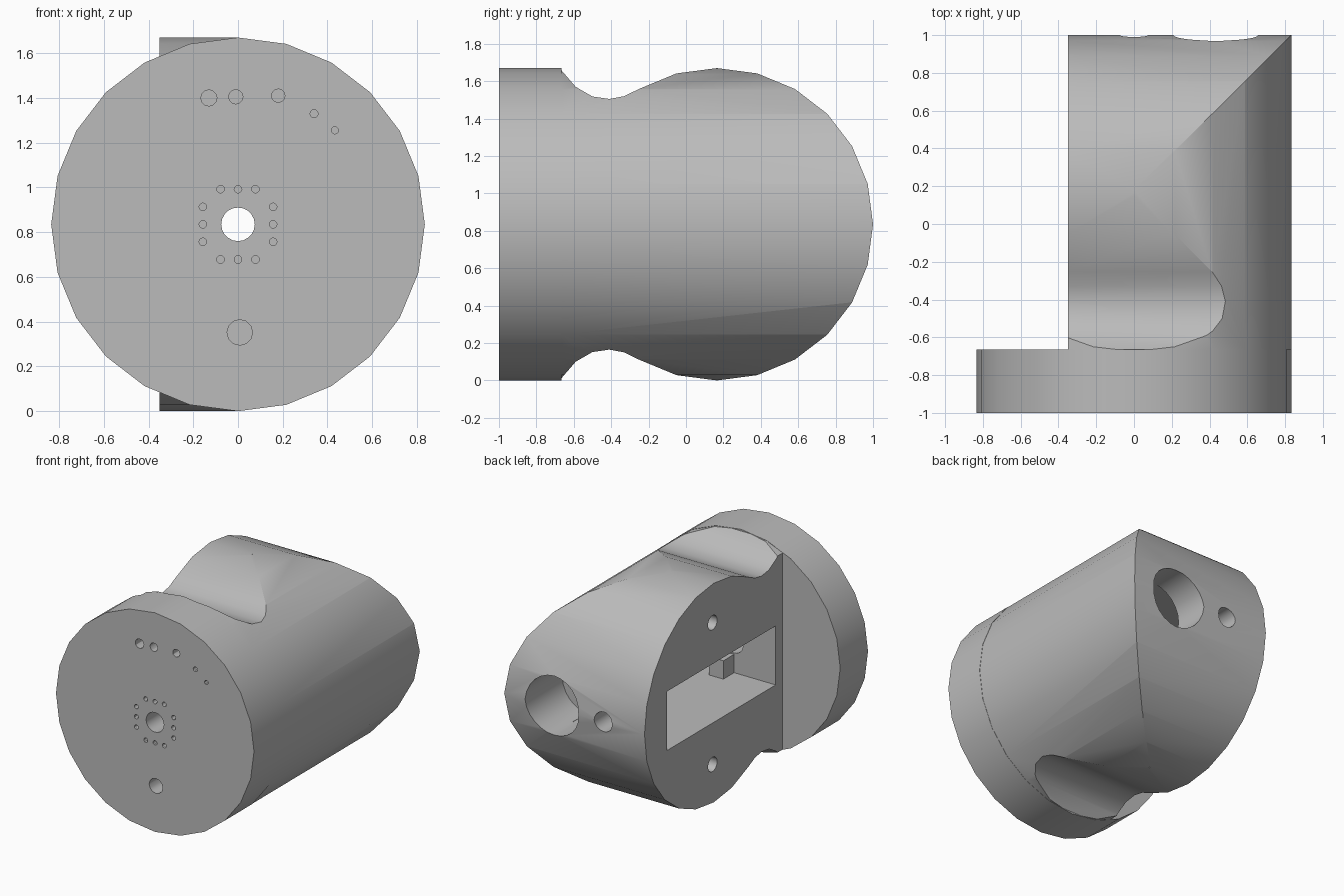
import bpy, bmesh, math
from mathutils import Vector

if "Cube" in bpy.data.objects:
    bpy.data.objects.remove(bpy.data.objects["Cube"])

R, ZC, YC = 0.835, 0.835, 0.165      # shared radius, axis height, elbow centre

grey = bpy.data.materials.new("plain grey")
grey.diffuse_color = (0.5, 0.5, 0.5, 1)
grey.use_nodes = True
grey.node_tree.nodes["Principled BSDF"].inputs["Base Color"].default_value = grey.diffuse_color


def prism(name, pts, axis, a, b):
    """Extrude a 2D outline along x (pts are y,z) or along y (pts are x,z)."""
    def at(p, t):
        return (t, p[0], p[1]) if axis == 'x' else (p[0], t, p[1])
    bm = bmesh.new()
    lo = [bm.verts.new(at(p, a)) for p in pts]
    hi = [bm.verts.new(at(p, b)) for p in pts]
    n = len(pts)
    bm.faces.new(lo)
    bm.faces.new(hi)
    for i in range(n):
        bm.faces.new((lo[i], lo[(i + 1) % n], hi[(i + 1) % n], hi[i]))
    bmesh.ops.recalc_face_normals(bm, faces=bm.faces)
    me = bpy.data.meshes.new(name)
    bm.to_mesh(me)
    bm.free()
    me.materials.append(grey)
    ob = bpy.data.objects.new(name, me)
    bpy.context.collection.objects.link(ob)
    return ob


def circle(u, z, r, n=24):
    return [(u + r * math.cos(2 * math.pi * i / n), z + r * math.sin(2 * math.pi * i / n))
            for i in range(n)]


def rect(u0, u1, z0, z1):
    return [(u0, z0), (u1, z0), (u1, z1), (u0, z1)]


def boolean(target, other, op):
    """Apply a boolean and discard the helper."""
    m = target.modifiers.new("bool", 'BOOLEAN')
    m.operation, m.solver, m.object = op, 'EXACT', other
    bpy.context.view_layer.objects.active = target
    bpy.ops.object.modifier_apply(modifier=m.name)
    bpy.data.objects.remove(other, do_unlink=True)


# Sideways barrel with a pinched neck, drawn as a y-z profile
half = [(YC + R * math.cos(math.radians(a)), R * math.sin(math.radians(a)))
        for a in range(0, 121, 15)]
half += [(-0.33, 0.685), (-0.41, 0.67), (-0.5, 0.683), (-0.59, 0.735), (-0.665, 0.822), (-0.72, 0.822)]
outline = [(y, ZC + h) for y, h in half] + [(y, ZC - h) for y, h in reversed(half[1:])]
housing = prism("elbow_housing", outline, 'x', -0.35, 0.95)

# Right half is trimmed by the round section of the flange, giving the mitred corner
envelope = prism("envelope", circle(0, ZC, 0.833), 'y', -0.9, 1.3)
boolean(envelope, prism("left_block", rect(-0.6, 0, -0.2, 1.9), 'y', -0.5, 1.2), 'UNION')
boolean(housing, envelope, 'INTERSECT')

# Front flange disc
boolean(housing, prism("flange", circle(0, ZC, R), 'y', -1.0, -0.665), 'UNION')

# Side pocket, its two screw holes, and the large rear bore
boolean(housing, prism("pocket", rect(-0.58, 0.727, 0.61, 1.06), 'x', -0.6, 0.45), 'DIFFERENCE')
for z in (0.295, 1.375):
    boolean(housing, prism("side_hole", circle(0.18, z, 0.055, 16), 'x', -0.6, -0.1), 'DIFFERENCE')
boolean(housing, prism("rear_bore", circle(0.433, ZC, 0.225), 'y', 0.55, 1.3), 'DIFFERENCE')

# Shaft hole running right through front to back
boolean(housing, prism("shaft_hole", circle(0, ZC, 0.075, 20), 'y', -1.2, 1.3), 'DIFFERENCE')

# Blind holes in the front face: square ring, upper arc, lower socket
holes = [(x, ZC + s * 0.157, 0.017) for x in (-0.078, 0, 0.078) for s in (-1, 1)]
holes += [(s * 0.157, ZC + z, 0.017) for z in (-0.078, 0, 0.078) for s in (-1, 1)]
holes += [(-0.13, 1.4, 0.036), (-0.01, 1.405, 0.032), (0.18, 1.41, 0.03),
          (0.34, 1.33, 0.018), (0.433, 1.255, 0.016), (0.008, 0.352, 0.057)]
for x, z, r in holes:
    boolean(housing, prism("front_hole", circle(x, z, r, 12), 'y', -1.2, -0.85), 'DIFFERENCE')

# Small mounting block on the pocket floor
block = prism("mounting_block", rect(0.0, 0.12, 0.6, 0.75), 'y', -0.6, -0.45)

for ob in (housing, block):
    bpy.ops.object.select_all(action='DESELECT')
    ob.select_set(True)
    bpy.context.view_layer.objects.active = ob
    bpy.ops.object.shade_smooth_by_angle(angle=math.radians(30))
